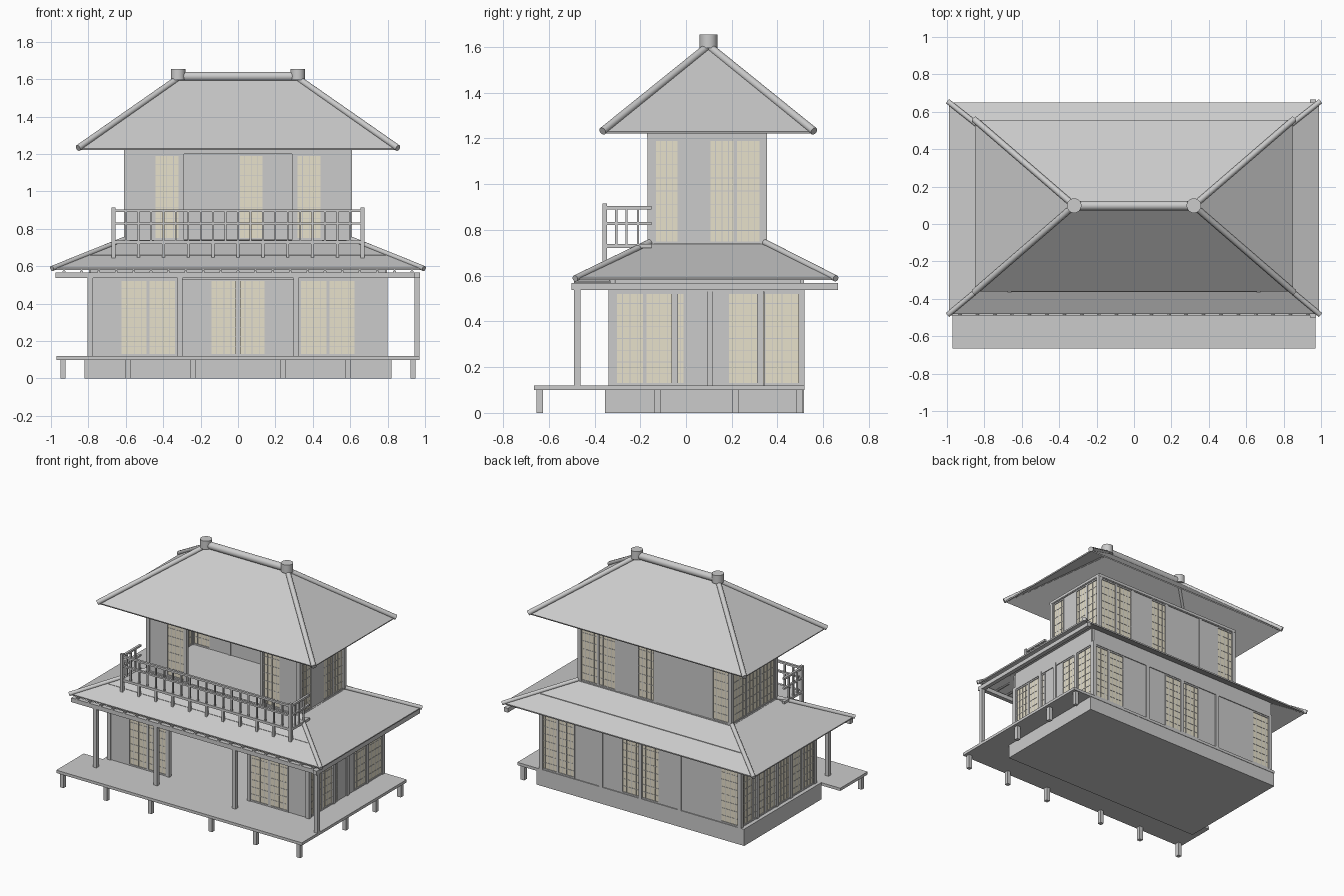
import bpy, bmesh
from mathutils import Vector

if "Cube" in bpy.data.objects:
    bpy.data.objects.remove(bpy.data.objects["Cube"])

paper = bpy.data.materials.new("paper")
paper.diffuse_color = (0.80, 0.75, 0.60, 1)
paper.use_nodes = True
paper.node_tree.nodes["Principled BSDF"].inputs["Base Color"].default_value = paper.diffuse_color


def finish(name, bm, mat=None, smooth=False):
    me = bpy.data.meshes.new(name)
    bm.to_mesh(me)
    bm.free()
    ob = bpy.data.objects.new(name, me)
    bpy.context.collection.objects.link(ob)
    if mat:
        me.materials.append(mat)
    if smooth:
        bpy.context.view_layer.objects.active = ob
        ob.select_set(True)
        bpy.ops.object.shade_smooth_by_angle()
        ob.select_set(False)
    return ob


def boxes(name, items, mat=None):
    """One object out of many boxes (x0, x1, y0, y1, z0, z1)."""
    bm = bmesh.new()
    for x0, x1, y0, y1, z0, z1 in items:
        vs = bmesh.ops.create_cube(bm, size=1)["verts"]
        for v in vs:
            v.co = ((x0 + x1) / 2 + v.co.x * (x1 - x0),
                    (y0 + y1) / 2 + v.co.y * (y1 - y0),
                    (z0 + z1) / 2 + v.co.z * (z1 - z0))
    return finish(name, bm, mat)


def post(x, y, z0, z1, w):
    return (x - w / 2, x + w / 2, y - w / 2, y + w / 2, z0, z1)


def rods(name, items, sides=16):
    """Round poles (start, end, radius)."""
    bm = bmesh.new()
    for a, b, r in items:
        a, b = Vector(a), Vector(b)
        d = b - a
        vs = bmesh.ops.create_cone(bm, cap_ends=True, segments=sides, radius1=r,
                                   radius2=r, depth=d.length)["verts"]
        m = d.to_track_quat('Z', 'Y').to_matrix()
        for v in vs:
            v.co = m @ v.co + (a + b) / 2
    return finish(name, bm, smooth=True)


def roof(name, outer, inner, z0, z1):
    """Four sloping sheets between an eave rectangle and an upper rectangle."""
    bm = bmesh.new()
    ring = lambda r, z: [bm.verts.new(p) for p in
                         ((r[0], r[2], z), (r[1], r[2], z), (r[1], r[3], z), (r[0], r[3], z))]
    lo, hi = ring(outer, z0), ring(inner, z1)
    for i in range(4):
        j = (i + 1) % 4
        bm.faces.new((lo[i], lo[j], hi[j], hi[i]))
    bmesh.ops.remove_doubles(bm, verts=bm.verts, dist=1e-4)
    mod = finish(name, bm).modifiers.new("thickness", 'SOLIDIFY')
    mod.thickness = 0.01


def wall(name, axis, pos, segs, z0, z1, top):
    """Wall along an axis: 's' paper screen, 'w' solid panel, gaps stay open."""
    solid, sheet, bars = [], [], []

    def put(lst, a, b, t, za, zb):
        lst.append((a, b, pos - t, pos + t, za, zb) if axis == 'x'
                   else (pos - t, pos + t, a, b, za, zb))
    ends = [s[0] for s in segs] + [s[1] for s in segs]
    put(solid, min(ends), max(ends), 0.012, z1, top)
    for a, b, kind in segs:
        if kind == 'w':
            put(solid, a, b, 0.006, z0, z1)
            continue
        n = max(1, round((b - a) / 0.15))
        w = (b - a) / n
        put(sheet, a, b, 0.003, z0, z1)
        for k in range(n):
            p, q = a + k * w, a + (k + 1) * w
            for e in (p, q - 0.008):
                put(bars, e, e + 0.008, 0.008, z0, z1)
            for e in (z0, z1 - 0.01):
                put(bars, p, q, 0.008, e, e + 0.01)
            for i in range(1, 4):
                c = p + w * i / 4
                put(bars, c - 0.0015, c + 0.0015, 0.005, z0, z1)
            for i in range(1, 8):
                c = z0 + (z1 - z0) * i / 8
                put(bars, p, q, 0.005, c - 0.0015, c + 0.0015)
    boxes(name + "_panels", solid)
    if sheet:
        boxes(name + "_paper", sheet, paper)
        boxes(name + "_lattice", bars)


# Base, veranda deck and its short legs
boxes("foundation", [(-0.82, 0.82, -0.355, 0.515, 0, 0.1)])
boxes("veranda_deck", [(-0.97, 0.97, -0.665, -0.355, 0.1, 0.12),
                       (-0.82, 0.97, -0.355, 0.518, 0.1, 0.12)])
boxes("deck_legs", [post(x, -0.64, 0, 0.1, 0.028) for x in (-0.935, -0.59, -0.24, 0.24, 0.59, 0.935)]
      + [post(0.935, y, 0, 0.1, 0.028) for y in (-0.125, 0.215, 0.495)])

# Lower storey walls
Z = (0.12, 0.53, 0.66)
wall("lower_front", 'x', -0.325, [(-0.79, -0.63, 'w'), (-0.63, -0.33, 's'),
                                  (0.33, 0.63, 's'), (0.63, 0.79, 'w')], *Z)
wall("lower_back", 'x', 0.505, [(-0.79, -0.63, 's'), (-0.63, -0.15, 'w'), (-0.15, 0.15, 's'),
                                (0.15, 0.52, 'w'), (0.52, 0.79, 's')], *Z)
wall("lower_right", 'y', 0.785, [(-0.31, -0.05, 's'), (-0.05, 0.0, 's'), (0.0, 0.18, 'w'),
                                 (0.18, 0.32, 's'), (0.34, 0.5, 's')], *Z)
wall("lower_left", 'y', -0.785, [(-0.31, 0.09, 's'), (0.11, 0.5, 's')], *Z)
boxes("lower_posts", [post(x, y, 0.12, 0.55, 0.028) for x in (-0.785, 0.785)
                      for y in (-0.325, -0.05, 0.105, 0.325, 0.505)]
      + [post(x, -0.325, 0.12, 0.55, 0.026) for x in (-0.32, 0.32)]
      + [post(x, 0.505, 0.12, 0.55, 0.026) for x in (-0.31, 0, 0.31)])

# Veranda posts, beams and rafters
boxes("veranda_posts", [post(x, -0.475, 0.12, 0.54, 0.028) for x in (-0.79, -0.31, 0.31, 0.957)])
boxes("veranda_beams", [(-0.975, 0.972, -0.49, -0.46, 0.538, 0.568),
                        (0.942, 0.972, -0.5, 0.665, 0.538, 0.568)])
rods("rafters", [((-0.93 + i * 0.093, -0.49, 0.572), (-0.93 + i * 0.093, -0.33, 0.572), 0.008)
                 for i in range(21)], 8)

# Lower skirt roof with hip poles
roof("lower_roof", (-0.99, 0.99, -0.48, 0.65), (-0.6, 0.6, -0.16, 0.345), 0.59, 0.742)
rods("lower_hips", [((sx * 0.995, y0, 0.588), (sx * 0.605, y1, 0.745), 0.014)
                    for sx in (-1, 1) for y0, y1 in ((-0.485, -0.16), (0.655, 0.345))])

# Upper storey: floor, ceiling, walls
boxes("upper_floor", [(-0.61, 0.61, -0.17, 0.355, 0.715, 0.74)])
boxes("upper_ceiling", [(-0.61, 0.61, -0.17, 0.355, 1.205, 1.225)])
U = (0.74, 1.2, 1.225)
wall("upper_front", 'x', -0.155, [(-0.6, -0.45, 'w'), (-0.45, -0.31, 's'),
                                  (0.31, 0.45, 's'), (0.45, 0.6, 'w')], *U)
wall("upper_back", 'x', 0.34, [(-0.59, -0.45, 's'), (-0.45, 0.0, 'w'), (0.0, 0.14, 's'),
                               (0.14, 0.31, 'w'), (0.31, 0.59, 's')], *U)
wall("upper_right", 'y', 0.595, [(-0.14, -0.03, 's'), (-0.03, 0.1, 'w'), (0.1, 0.33, 's')], *U)
wall("upper_left", 'y', -0.595, [(-0.14, 0.33, 's')], *U)
boxes("upper_posts", [post(x, y, 0.74, 1.22, 0.028) for x in (-0.595, 0.595) for y in (-0.155, 0.34)]
      + [post(x, -0.155, 0.74, 1.22, 0.022) for x in (-0.3, 0.3)]
      + [post(x, 0.34, 0.74, 1.22, 0.022) for x in (-0.3, 0, 0.3)])

# Balcony with railing on three sides
X, Y = 0.665, -0.355
boxes("balcony_floor", [(-X, X, Y, -0.16, 0.722, 0.736)])
rails = []
for z, h in ((0.897, 0.014), (0.828, 0.012), (0.729, 0.018)):
    rails.append((-X - 0.01, X + 0.01, Y - 0.008, Y + 0.008, z - h / 2, z + h / 2))
    rails += [(s * X - 0.008, s * X + 0.008, Y, -0.15, z - h / 2, z + h / 2) for s in (-1, 1)]
boxes("balcony_rails", rails)
boxes("balcony_posts", [post(s * X, Y, 0.645, 0.915, 0.02) for s in (-1, 1)]
      + [post(-X + 2 * X * i / 10, Y, 0.645, 0.73, 0.016) for i in range(1, 10)])
boxes("balusters", [post(-X + 2 * X * i / 20, Y, 0.73, 0.895, 0.01) for i in range(1, 20)]
      + [post(s * X, y, 0.73, 0.895, 0.01) for s in (-1, 1) for y in (-0.305, -0.26, -0.21)])

# Main hipped roof, ridge, hip poles and caps
roof("upper_roof", (-0.85, 0.85, -0.36, 0.555), (-0.32, 0.32, 0.098, 0.098), 1.23, 1.605)
rods("upper_hips", [((s * 0.855, y, 1.232), (s * 0.32, 0.098, 1.605), 0.017)
                    for s in (-1, 1) for y in (-0.365, 0.56)])
rods("ridge", [((-0.32, 0.098, 1.615), (0.32, 0.098, 1.615), 0.025)], 24)
rods("ridge_caps", [((s * 0.32, 0.098, 1.595), (s * 0.32, 0.098, 1.655), 0.039) for s in (-1, 1)], 24)
